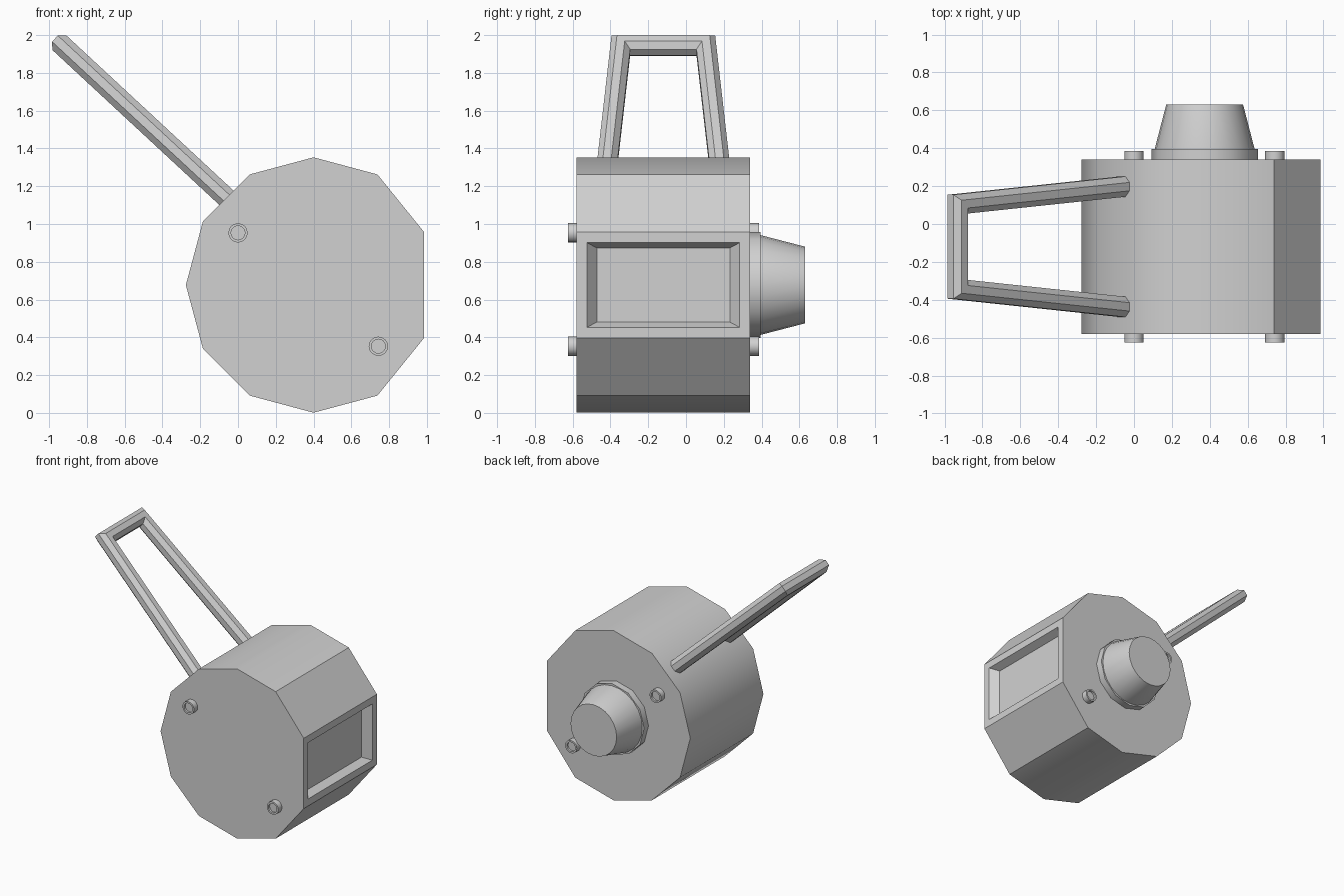
import bpy, bmesh
from math import sin, cos, pi, radians
from mathutils import Vector, Matrix

cube = bpy.data.objects.get("Cube")
if cube:
    bpy.data.objects.remove(cube, do_unlink=True)

grey = bpy.data.materials.new("plain_grey")
grey.use_nodes = True
COLOUR = (0.64, 0.64, 0.64, 1)
grey.diffuse_color = COLOUR
grey.node_tree.nodes["Principled BSDF"].inputs["Base Color"].default_value = COLOUR


def finish(bm, name):
    """Turn a bmesh into a shaded object."""
    bmesh.ops.recalc_face_normals(bm, faces=bm.faces)
    mesh = bpy.data.meshes.new(name)
    bm.to_mesh(mesh)
    bm.free()
    mesh.materials.append(grey)
    obj = bpy.data.objects.new(name, mesh)
    bpy.context.collection.objects.link(obj)
    bpy.ops.object.select_all(action='DESELECT')
    obj.select_set(True)
    bpy.context.view_layer.objects.active = obj
    bpy.ops.object.shade_smooth_by_angle(angle=radians(33))
    return obj


def loft(rings, name=None):
    """Join equal rings of points into a capped solid."""
    bm = bmesh.new()
    loops = [[bm.verts.new(p) for p in ring] for ring in rings]
    n = len(loops[0])
    for a, b in zip(loops, loops[1:]):
        for i in range(n):
            j = (i + 1) % n
            bm.faces.new((a[i], a[j], b[j], b[i]))
    bm.faces.new(loops[0])
    bm.faces.new(loops[-1])
    bmesh.ops.recalc_face_normals(bm, faces=bm.faces)
    return finish(bm, name) if name else bm


def turned(name, x, z, profile, sides):
    """Turn a (radius, y) profile about an axis along y."""
    angles = [2 * pi * i / sides for i in range(sides)]
    loft([[(x + r * cos(a), y, z + r * sin(a)) for a in angles]
          for r, y in profile], name)


# Body: twelve-sided drum with one corner cut flat on the left side
CX, CZ, R = 0.4, 0.677, 0.676
FRONT, BACK = -0.58, 0.34
outline = []
for k in range(1, 12):
    a = k * pi / 6
    z = R * sin(a)
    if k in (1, 11):
        z = 0.28 if k == 1 else -0.28
    outline.append((CX + R * cos(a), CZ + z))
body = loft([[(x, y, z) for x, z in outline] for y in (FRONT, BACK)])

# Recessed panel with sloping walls in the flat side
panel = max(body.faces, key=lambda f: f.calc_center_median().x)
bmesh.ops.inset_individual(body, faces=[panel], thickness=0.056, use_even_offset=True)
bmesh.ops.inset_individual(body, faces=[panel], thickness=0.028, use_even_offset=True)
mid = panel.calc_center_median()
for v in panel.verts:
    v.co.x -= 0.06
    v.co.y += 0.024 if v.co.y < mid.y else -0.024
finish(body, "body")

# Knob and its flange on the back
turned("knob_flange", 0.373, CZ, [(0.281, BACK - 0.02), (0.281, 0.395)], 12)
turned("knob", 0.373, CZ, [(0.264, 0.38), (0.264, 0.395), (0.203, 0.63)], 24)

# Hollow-headed bolts, a pair on each end
for where, (x, z) in (("upper", (0.0, 0.953)), ("lower", (0.743, 0.353))):
    for end, y, out in (("front", FRONT, -1), ("back", BACK, 1)):
        turned(f"{end}_{where}_bolt", x, z,
               [(0.051, y - out * 0.02), (0.051, y + out * 0.046),
                (0.037, y + out * 0.046), (0.037, y + out * 0.03)], 16)

# Handle: eight-sided bar swept along a tapering loop with mitred corners
MID_Y = (FRONT + BACK) / 2
along = Vector((0.733, 0, -0.68)).normalized()
across = Vector((0, 1, 0))
normal = along.cross(across).normalized()
top = Vector((-0.93, MID_Y, 1.945))
foot = top + along * 1.27
path = [foot + across * 0.324, top + across * 0.225,
        top - across * 0.225, foot - across * 0.324]
radius = 0.0535 / cos(pi / 8)
rings = []
for i, p in enumerate(path):
    before = (p - path[i - 1]).normalized() if i else None
    after = (path[i + 1] - p).normalized() if i < 3 else None
    before, after = before or after, after or before
    side = normal.cross((before + after).normalized())
    stretch = 1 / cos(before.angle(after) / 2)
    rings.append([p + radius * (cos(a) * stretch * side + sin(a) * normal)
                  for a in [(k + 0.5) * pi / 4 for k in range(8)]])
loft(rings, "handle")
